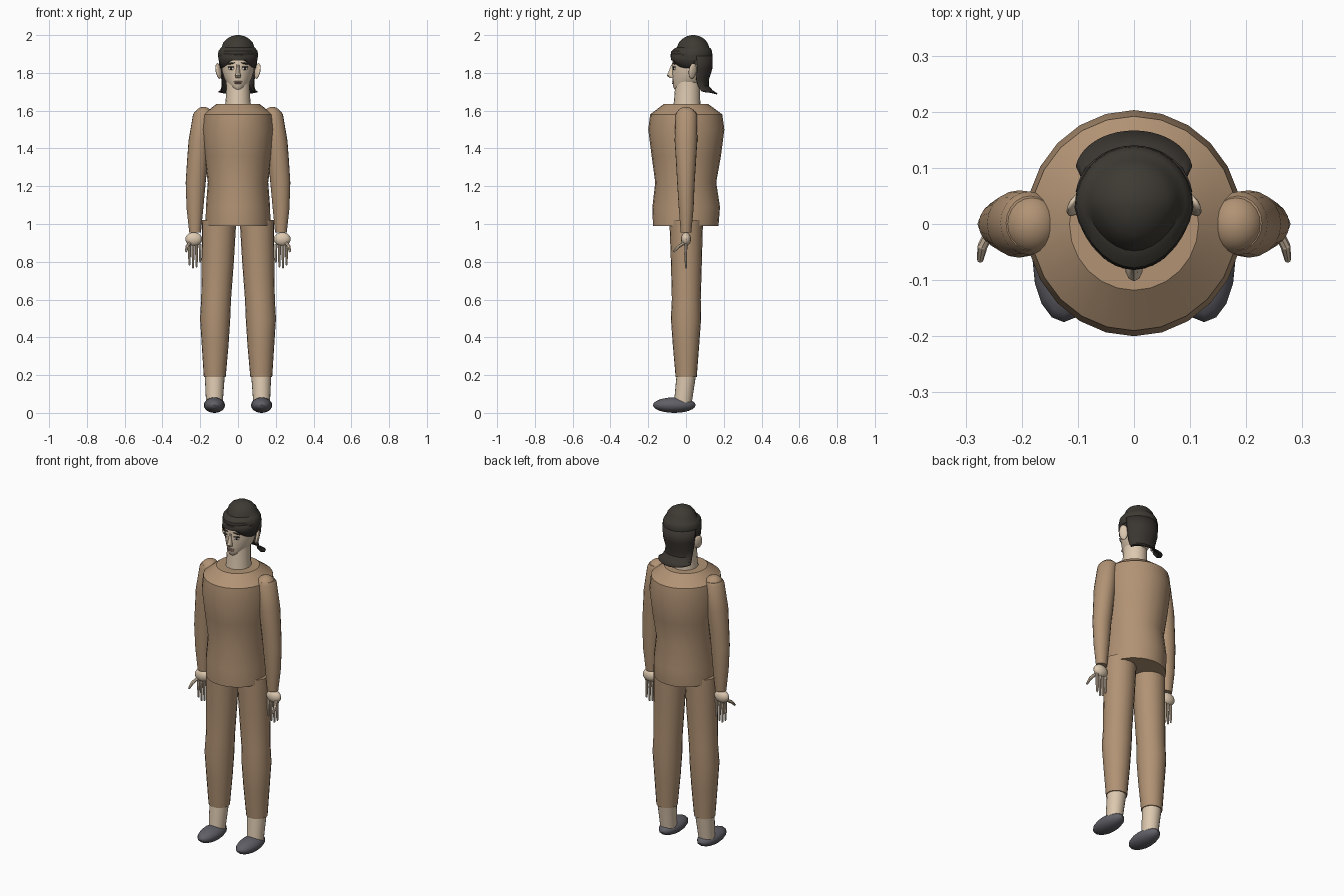
import bpy, bmesh
from math import sin, cos, pi, radians
from mathutils import Matrix, Vector

cube = bpy.data.objects.get("Cube")
if cube:
    bpy.data.objects.remove(cube, do_unlink=True)

parts = []


def material(name, *rgb):
    m = bpy.data.materials.new(name)
    m.use_nodes = True
    m.diffuse_color = (*rgb, 1)
    m.node_tree.nodes["Principled BSDF"].inputs["Base Color"].default_value = (*rgb, 1)
    return m


TAN = material("tan_cloth", 0.44, 0.29, 0.175)
SKIN = material("skin", 0.72, 0.58, 0.43)
HAIR = material("dark_hair", 0.042, 0.036, 0.03)
KNIT = material("dark_knit", 0.048, 0.043, 0.034)
SHOE = material("grey_shoe", 0.115, 0.115, 0.135)
EYE = material("eye_white", 0.65, 0.62, 0.57)
IRIS = material("dark_iris", 0.03, 0.02, 0.015)
LIP = material("lip", 0.42, 0.26, 0.2)


def finish(name, bm, mat):
    bmesh.ops.recalc_face_normals(bm, faces=bm.faces)
    mesh = bpy.data.meshes.new(name)
    bm.to_mesh(mesh)
    bm.free()
    mesh.materials.append(mat)
    ob = bpy.data.objects.new(name, mesh)
    bpy.context.collection.objects.link(ob)
    parts.append(ob)
    return ob


def loft(name, rings, mat, side=1, segs=20, arc=None, taper=0, lift=None):
    """Skin elliptical rings (z, cx, rx, y_front, y_back); arc makes an open sheet.
    Angle 0 is the back; taper narrows the front; lift bends the last ring."""
    bm = bmesh.new()
    rows = []
    count = segs + 1 if arc else segs
    start, end = arc or (0, 2 * pi)
    for i, (z, cx, rx, y0, y1) in enumerate(rings):
        row = []
        for k in range(count):
            a = start + (end - start) * k / segs
            dz = lift(a) if lift and i == len(rings) - 1 else 0
            x = side * cx + rx * sin(a) * (1 - taper * max(0, -cos(a)))
            row.append(bm.verts.new((x, (y0 + y1) / 2 + (y1 - y0) / 2 * cos(a), z + dz)))
        rows.append(row)
    for lower, upper in zip(rows, rows[1:]):
        for k in range(segs):
            n = (k + 1) % count
            bm.faces.new((lower[k], lower[n], upper[n], upper[k]))
    if not arc:
        bm.faces.new(rows[0])
        bm.faces.new(rows[-1])
    ob = finish(name, bm, mat)
    if arc:
        solid = ob.modifiers.new("thickness", "SOLIDIFY")
        solid.thickness = 0.006
        solid.offset = 0
    return ob


def ball(name, centre, radii, mat, turn=0, tilt=0, segs=16):
    bm = bmesh.new()
    bmesh.ops.create_uvsphere(bm, u_segments=segs, v_segments=segs * 3 // 4, radius=1)
    move = (Matrix.Translation(centre) @ Matrix.Rotation(turn, 4, "Z")
            @ Matrix.Rotation(tilt, 4, "Y") @ Matrix.Diagonal((*radii, 1)))
    bmesh.ops.transform(bm, matrix=move, verts=bm.verts)
    return finish(name, bm, mat)


def digit(name, points, radii, mat):
    """Tapered finger made of cone segments and round joints."""
    bm = bmesh.new()
    for (p, q), (r, s) in zip(zip(points, points[1:]), zip(radii, radii[1:])):
        p, q = Vector(p), Vector(q)
        d = q - p
        move = Matrix.Translation((p + q) / 2) @ d.to_track_quat("Z", "Y").to_matrix().to_4x4()
        bmesh.ops.create_cone(bm, cap_ends=True, segments=8, radius1=r, radius2=s,
                              depth=d.length, matrix=move)
        bmesh.ops.create_uvsphere(bm, u_segments=8, v_segments=6, radius=s,
                                  matrix=Matrix.Translation(q))
    return finish(name, bm, mat)


# Tunic
loft("tunic", [(0.99, 0, 0.172, -0.175, 0.172), (1.09, 0, 0.17, -0.178, 0.18),
               (1.22, 0, 0.16, -0.163, 0.16), (1.36, 0, 0.178, -0.182, 0.185),
               (1.50, 0, 0.193, -0.2, 0.203), (1.58, 0, 0.185, -0.19, 0.192),
               (1.635, 0, 0.115, -0.118, 0.118)], TAN, segs=24)

# Neck and head
loft("neck", [(1.60, 0, 0.072, -0.07, 0.08), (1.66, 0, 0.065, -0.063, 0.075),
              (1.76, 0, 0.062, -0.055, 0.075)], SKIN)
loft("head", [(1.708, 0, 0.022, -0.055, 0.01), (1.72, 0, 0.04, -0.066, 0.045),
              (1.74, 0, 0.055, -0.07, 0.075), (1.77, 0, 0.072, -0.071, 0.1),
              (1.81, 0, 0.084, -0.074, 0.115), (1.85, 0, 0.089, -0.073, 0.122),
              (1.90, 0, 0.09, -0.07, 0.125), (1.95, 0, 0.06, -0.03, 0.1)],
     SKIN, segs=24, taper=0.12)
loft("nose", [(1.772, 0, 0.012, -0.085, -0.055), (1.786, 0, 0.016, -0.102, -0.055),
              (1.80, 0, 0.011, -0.095, -0.055), (1.845, 0, 0.008, -0.077, -0.055)],
     SKIN, segs=10)
ball("upper_lip", (0, -0.067, 1.753), (0.025, 0.007, 0.004), LIP)
ball("lower_lip", (0, -0.067, 1.745), (0.019, 0.008, 0.004), LIP)

# Knitted cap with folded brim
loft("cap", [(1.865, 0, 0.102, -0.076, 0.135), (1.89, 0, 0.106, -0.082, 0.14),
             (1.915, 0, 0.104, -0.078, 0.138), (1.93, 0, 0.093, -0.06, 0.13),
             (1.935, 0, 0.087, -0.048, 0.123), (1.96, 0, 0.078, -0.038, 0.114),
             (1.98, 0, 0.06, -0.02, 0.096), (1.993, 0, 0.037, 0.003, 0.075),
             (2.0, 0, 0.01, 0.028, 0.048)], KNIT, segs=28, taper=0.18)

# Parted fringe and flared back hair
loft("fringe", [(1.90, 0, 0.099, -0.078, 0.13), (1.87, 0, 0.097, -0.079, 0.128),
                (1.825, 0, 0.092, -0.078, 0.122)], HAIR, arc=(radians(75), radians(285)),
     taper=0.12, lift=lambda a: 0.055 * max(0, -cos(a)) ** 3)
loft("back_hair", [(1.89, 0, 0.102, -0.05, 0.137), (1.82, 0, 0.096, -0.045, 0.136),
                   (1.765, 0, 0.086, -0.03, 0.118), (1.73, 0, 0.084, -0.01, 0.118),
                   (1.705, 0, 0.093, 0.005, 0.14), (1.688, 0, 0.104, 0.02, 0.165)],
     HAIR, arc=(radians(-82), radians(82)), lift=lambda a: 0.012 * sin(a) ** 2)

for side, label in ((1, "left"), (-1, "right")):
    # Face features
    ball(label + "_ear", (side * 0.103, 0.035, 1.81), (0.01, 0.024, 0.042), SKIN,
         turn=side * 0.6, tilt=side * 0.2)
    ball(label + "_eye", (side * 0.036, -0.0625, 1.822), (0.017, 0.005, 0.008), EYE, turn=side * 0.35)
    ball(label + "_iris", (side * 0.036, -0.0645, 1.822), (0.008, 0.005, 0.0075), IRIS, turn=side * 0.35)
    ball(label + "_eyelid", (side * 0.037, -0.063, 1.831), (0.019, 0.006, 0.003), HAIR, turn=side * 0.35)
    ball(label + "_eyebrow", (side * 0.037, -0.0635, 1.85), (0.022, 0.006, 0.004), HAIR,
         turn=side * 0.35, tilt=side * 0.2)

    # Sleeve and shoulder
    ball(label + "_shoulder", (side * 0.182, 0, 1.57), (0.05, 0.054, 0.05), TAN, segs=20)
    loft(label + "_sleeve", [(0.955, 0.227, 0.031, -0.028, 0.028), (1.08, 0.228, 0.044, -0.038, 0.04),
                             (1.22, 0.224, 0.053, -0.047, 0.046), (1.33, 0.215, 0.055, -0.053, 0.053),
                             (1.44, 0.205, 0.057, -0.06, 0.06), (1.58, 0.187, 0.051, -0.055, 0.058),
                             (1.595, 0.185, 0.043, -0.047, 0.05)], TAN, side)

    # Hand
    ball(label + "_palm", (side * 0.234, 0, 0.92), (0.045, 0.026, 0.036), SKIN)
    for i, tip in enumerate((0.8, 0.775, 0.77, 0.785)):
        x = side * (0.2 + 0.019 * i)
        digit(label + "_finger_" + str(i + 1), [(x, 0, 0.895), (x, -0.002, 0.84), (x, 0, tip)],
              (0.008, 0.0075, 0.005), SKIN)
    digit(label + "_thumb", [(side * 0.255, -0.01, 0.9), (side * 0.27, -0.04, 0.88),
                             (side * 0.274, -0.063, 0.856)], (0.009, 0.009, 0.006), SKIN)

    # Trouser leg, ankle and shoe
    loft(label + "_trouser_leg", [(0.19, 0.123, 0.058, -0.055, 0.057), (0.36, 0.121, 0.071, -0.07, 0.07),
                                  (0.5, 0.121, 0.08, -0.08, 0.08), (0.6, 0.116, 0.079, -0.075, 0.078),
                                  (0.8, 0.107, 0.085, -0.08, 0.084), (1.02, 0.1, 0.091, -0.088, 0.09)],
         TAN, side)
    loft(label + "_ankle", [(0.05, 0.125, 0.044, -0.064, 0.03), (0.2, 0.123, 0.053, -0.05, 0.053)],
         SKIN, side)
    ball(label + "_shoe", (side * 0.125, -0.062, 0.045), (0.056, 0.113, 0.041), SHOE)

# Rest the soles on the ground
for ob in parts:
    if ob.name.endswith("_shoe"):
        ob.location.z = -0.004

bpy.ops.object.select_all(action="DESELECT")
for ob in parts:
    ob.select_set(True)
bpy.context.view_layer.objects.active = parts[0]
bpy.ops.object.shade_smooth_by_angle(angle=radians(35))
